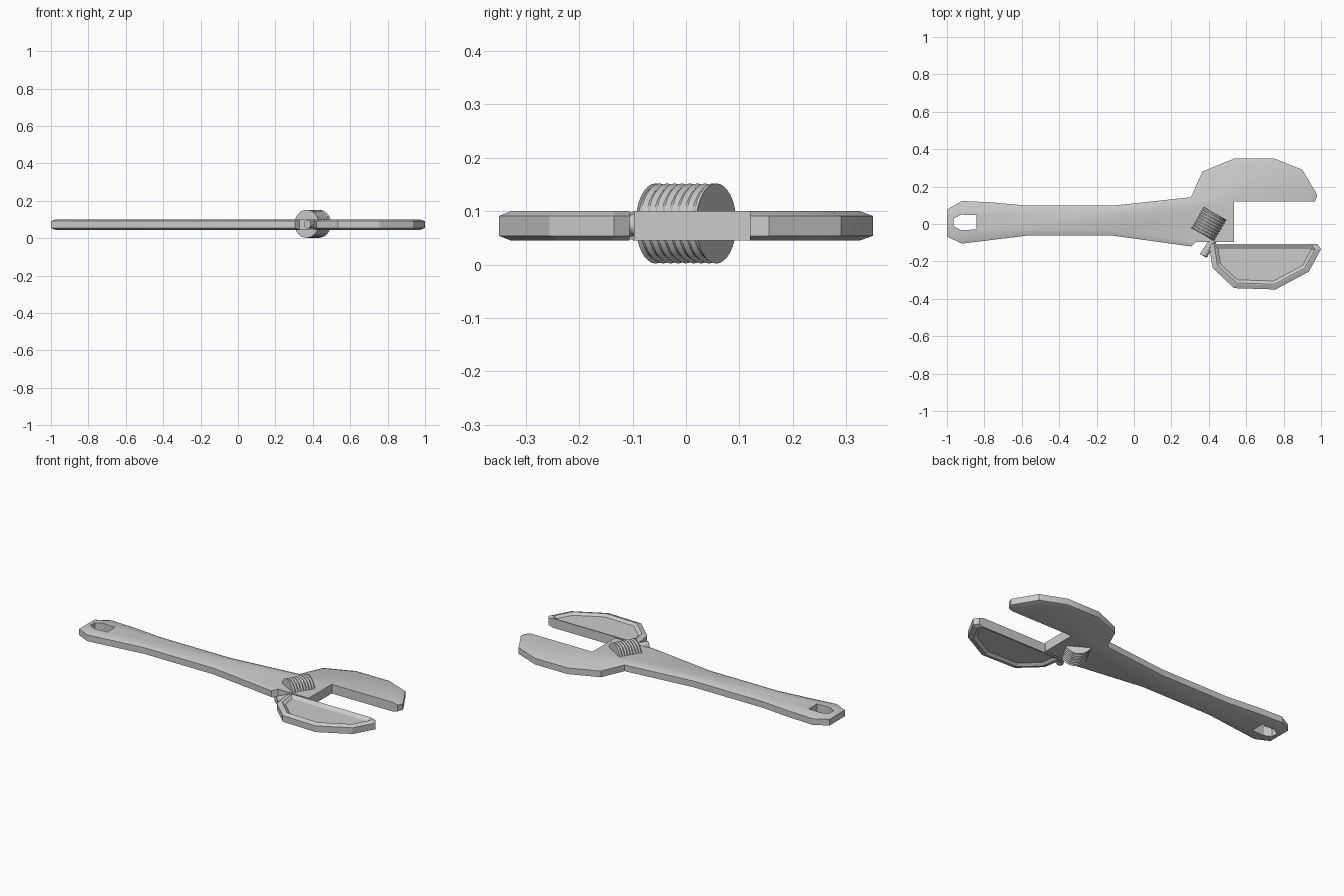
import bpy, bmesh, math
from mathutils import Vector, Matrix

if "Cube" in bpy.data.objects:
    bpy.data.objects.remove(bpy.data.objects["Cube"])

Z0, Z1 = 0.045, 0.10
ZC = 0.077


def finish(bm, name, angle=None):
    bmesh.ops.recalc_face_normals(bm, faces=bm.faces)
    mesh = bpy.data.meshes.new(name)
    bm.to_mesh(mesh)
    bm.free()
    ob = bpy.data.objects.new(name, mesh)
    bpy.context.collection.objects.link(ob)
    if angle:
        bpy.ops.object.select_all(action='DESELECT')
        ob.select_set(True)
        bpy.context.view_layer.objects.active = ob
        bpy.ops.object.shade_smooth_by_angle(angle=math.radians(angle))
    return ob


def inset(pts, widths):
    """Offset a counter-clockwise outline inwards, one width per edge."""
    n, out = len(pts), []
    for i in range(n):
        p = Vector(pts[i])
        a = (p - Vector(pts[i - 1])).normalized()
        b = (Vector(pts[(i + 1) % n]) - p).normalized()
        na, nb = Vector((-a.y, a.x)), Vector((-b.y, b.x))
        wa, wb = widths[i - 1], widths[i]
        det = na.x * nb.y - na.y * nb.x
        if abs(det) < 1e-3:
            out.append(p + na * wa)
        else:
            out.append(p + Vector(((wa * nb.y - wb * na.y) / det,
                                   (na.x * wb - nb.x * wa) / det)))
    return out


def stack(layers):
    """Join outlines at given heights into a closed solid."""
    bm = bmesh.new()
    rings = [[bm.verts.new((p[0], p[1], z)) for p in pts] for pts, z in layers]
    n = len(rings[0])
    for lo, hi in zip(rings, rings[1:]):
        for i in range(n):
            j = (i + 1) % n
            bm.faces.new((lo[i], lo[j], hi[j], hi[i]))
    bm.faces.new(rings[0])
    bm.faces.new(rings[-1])
    return bm


# Handle with fixed jaw: chamfered outside, square jaw faces
body = [(-1, -0.067), (-0.92, -0.105), (-0.57, -0.062), (-0.115, -0.062),
        (0.306, -0.12), (0.33, -0.097), (0.534, -0.097), (0.534, 0.12),
        (0.967, 0.12), (0.98, 0.155), (0.90, 0.29), (0.75, 0.35),
        (0.536, 0.35), (0.365, 0.28), (0.305, 0.143), (-0.115, 0.098),
        (-0.57, 0.098), (-0.765, 0.116), (-0.92, 0.123), (-1, 0.077)]
w = [0.025] * len(body)
for i in (4, 5, 6, 7):
    w[i] = 0.0
top = inset(body, w)
handle = finish(stack([(top, Z0), (body, Z0 + 0.009), (body, Z1 - 0.009), (top, Z1)]),
                "handle_and_fixed_jaw", 30)

# Hanging hole
hole = [(-0.965, -0.012), (-0.925, -0.032), (-0.843, -0.03),
        (-0.843, 0.047), (-0.925, 0.05), (-0.965, 0.03)]
cutter = finish(stack([(hole, 0.0), (hole, 0.15)]), "hole_cutter")
cutter.hide_render = True
cutter.hide_viewport = True
mod = handle.modifiers.new("hanging_hole", 'BOOLEAN')
mod.operation = 'DIFFERENCE'
mod.solver = 'EXACT'
mod.object = cutter

# Sliding jaw with a raised rim around a shallow panel on both sides
jaw = [(0.40, -0.106), (0.42, -0.235), (0.535, -0.343), (0.757, -0.35),
       (0.935, -0.255), (1.0, -0.135), (0.98, -0.106)]
m = len(jaw)
rim = inset(jaw, [0.022] * (m - 1) + [0.0])
lip = inset(jaw, [0.028] * (m - 1) + [0.006])
panel = inset(jaw, [0.045] * (m - 1) + [0.028])
D = 0.012
finish(stack([(panel, Z0 + D), (lip, Z0), (rim, Z0), (jaw, Z0 + 0.009),
              (jaw, Z1 - 0.009), (rim, Z1), (lip, Z1), (panel, Z1 - D)]),
       "sliding_jaw")


def threaded_rod(name, radius, depth, length, turns, centre, angle, segs=32):
    """Cylinder with a helical V thread, lying flat along the given angle."""
    rows = turns * 8
    bm = bmesh.new()
    rings = []
    for r in range(rows + 1):
        ring = []
        for s in range(segs):
            phase = (r / 8 - s / segs) % 1
            cut = depth * (1 - abs(2 * phase - 1)) if 0 < r < rows else 0
            a = 2 * math.pi * s / segs
            ring.append(bm.verts.new(((radius - cut) * math.cos(a),
                                      (radius - cut) * math.sin(a),
                                      length * (r / rows - 0.5))))
        rings.append(ring)
    for lo, hi in zip(rings, rings[1:]):
        for i in range(segs):
            j = (i + 1) % segs
            bm.faces.new((lo[i], lo[j], hi[j], hi[i]))
    bm.faces.new(rings[0])
    bm.faces.new(rings[-1])
    turn = Matrix.Rotation(math.radians(angle), 4, 'Z') @ Matrix.Rotation(math.pi / 2, 4, 'Y')
    bm.transform(Matrix.Translation(centre) @ turn)
    return finish(bm, name, 30)


# Adjusting worm and the small screw beside the sliding jaw
threaded_rod("adjusting_worm", 0.075, 0.006, 0.131, 8, (0.40, 0.0, ZC), 60)
threaded_rod("jaw_screw", 0.022, 0.003, 0.13, 8, (0.405, -0.116, ZC - 0.003), 58, 20)
